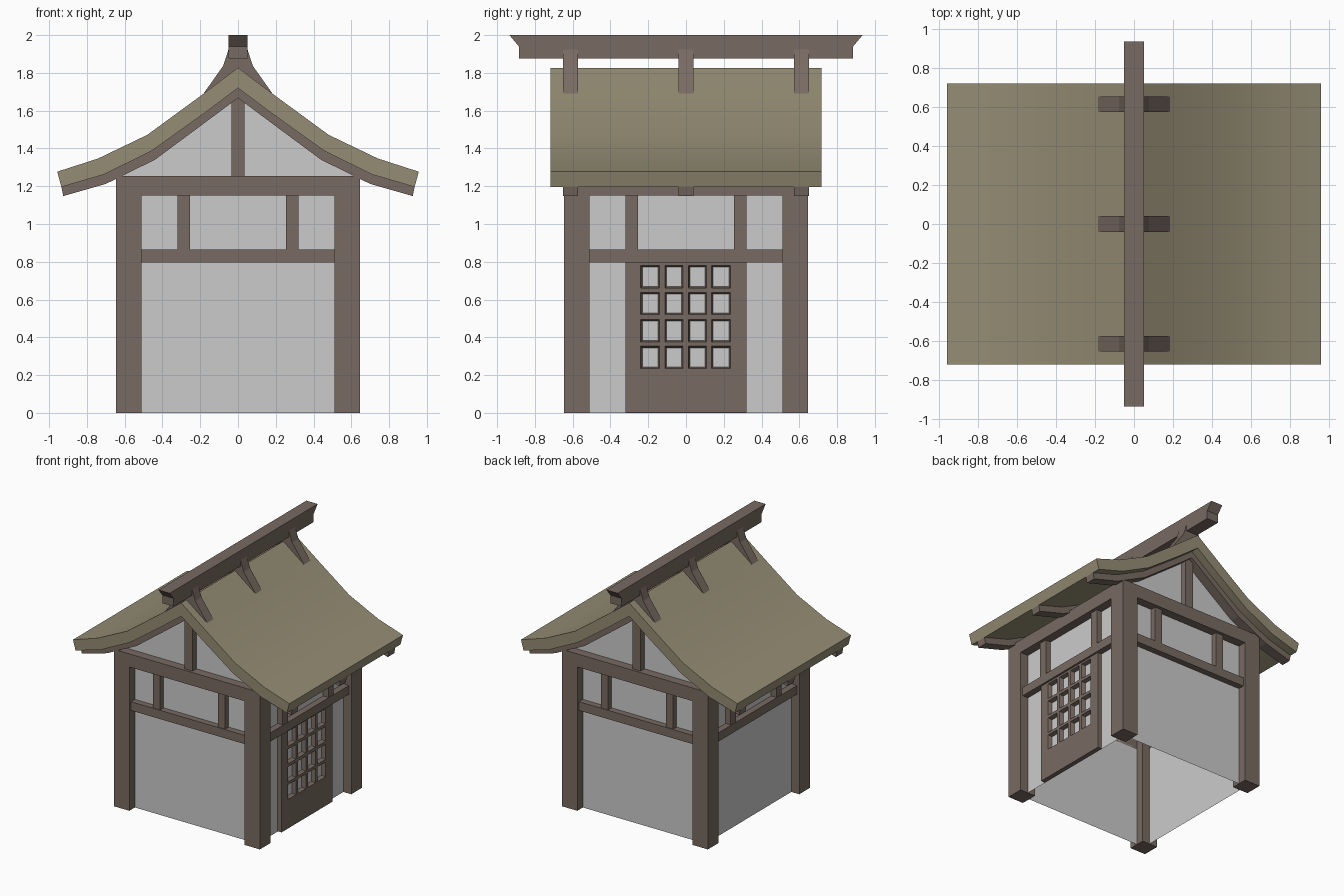
import bpy, bmesh, math
from mathutils import Matrix

if "Cube" in bpy.data.objects:
    bpy.data.objects.remove(bpy.data.objects["Cube"])


def material(name, rgb):
    m = bpy.data.materials.new(name)
    m.diffuse_color = (*rgb, 1)
    m.use_nodes = True
    m.node_tree.nodes["Principled BSDF"].inputs["Base Color"].default_value = m.diffuse_color
    return m


WOOD = material("wood", (0.19, 0.147, 0.122))
THATCH = material("thatch", (0.30, 0.265, 0.175))


def finish(name, bm, mat=None, normals=True):
    if normals:
        bmesh.ops.recalc_face_normals(bm, faces=bm.faces)
    me = bpy.data.meshes.new(name)
    bm.to_mesh(me)
    bm.free()
    ob = bpy.data.objects.new(name, me)
    bpy.context.collection.objects.link(ob)
    if mat:
        me.materials.append(mat)
    return ob


def box(name, x, y, z, mat=WOOD, turn=0):
    bm = bmesh.new()
    bmesh.ops.create_cube(bm, size=1)
    for v in bm.verts:
        v.co = [(a + b) / 2 + c * (b - a) for (a, b), c in zip((x, y, z), v.co)]
    bm.transform(Matrix.Rotation(turn, 4, 'Z'))
    return finish(name, bm, mat)


def prism(name, pts, lo, hi, mat=WOOD, axis='y'):
    """Extrude a profile (x,z) along y, or (y,z) along x."""
    bm = bmesh.new()
    at = (lambda p, d: (p[0], d, p[1])) if axis == 'y' else (lambda p, d: (d, p[0], p[1]))
    a, b = ([bm.verts.new(at(p, d)) for p in pts] for d in (lo, hi))
    n = len(pts)
    bm.faces.new(a)
    bm.faces.new(b)
    for i in range(n):
        bm.faces.new((a[i], a[(i + 1) % n], b[(i + 1) % n], b[i]))
    return finish(name, bm, mat)


def mirrored(half):
    """Full left-to-right line from a half line that starts on x = 0."""
    return [(-x, z) for x, z in half[:0:-1]] + half


WALL, FACE, OUT, IN = 0.575, 0.625, 0.645, 0.51
ROOF_TOP = [(0, 1.827), (.20, 1.677), (.48, 1.472), (.74, 1.347), (.957, 1.277)]
ROOF_LOW = [(0, 1.72), (.18, 1.585), (.46, 1.385), (.71, 1.262), (.935, 1.196)]
RAFT_LOW = [(0, 1.667), (.17, 1.54), (.44, 1.34), (.70, 1.212), (.925, 1.148)]

# Plaster walls, open underneath, with gables reaching up to the rafters
bm = bmesh.new()
gable = [(-WALL, 0), (-WALL, 1.22)] + mirrored([(0, 1.70), (.18, 1.56), (.45, 1.36), (.64, 1.255)])
gable += [(WALL, 1.22), (WALL, 0)]
f, b = ([bm.verts.new((x, y, z)) for x, z in gable] for y in (-WALL, WALL))
bm.faces.new(f)
bm.faces.new(b)
for i in (0, len(gable) - 2):
    bm.faces.new((f[i], f[i + 1], b[i + 1], b[i]))
finish("plaster_walls", bm)

# Timber frame, repeated on all four sides
for k in range(4):
    t = k * math.pi / 2
    box("corner_post", (IN, OUT), (IN, OUT), (0, 1.15), turn=t)
    box("middle_beam", (-IN, IN), (-FACE, -WALL), (0.795, 0.865), turn=t)
    box("top_beam", (-OUT, IN), (-OUT, -IN), (1.15, 1.255), turn=t)
    for s in (-1, 1):
        c = s * 0.2875
        box("short_strut", (c - .0325, c + .0325), (-FACE + .005, -WALL), (0.865, 1.15), turn=t)

# Gable king posts
for t in (0, math.pi):
    box("king_post", (-.035, .035), (-FACE, -WALL), (1.255, 1.70), turn=t)

# Door on the right: a grid of cells whose panes are inset and opened
cols = [(-.24, -.14), (-.112, -.015), (.012, .108), (.135, .235)]
rows = [(.235, .353), (.375, .495), (.52, .637), (.66, .78)]
ys = [-.32] + [v for c in cols for v in c] + [.32]
zs = [0.003] + [v for r in rows for v in r] + [.797]
bm = bmesh.new()
grid = [[bm.verts.new((0.61, y, z)) for z in zs] for y in ys]
panes = []
for i in range(len(ys) - 1):
    for j in range(len(zs) - 1):
        face = bm.faces.new((grid[i][j], grid[i + 1][j], grid[i + 1][j + 1], grid[i][j + 1]))
        if i % 2 and j % 2:
            panes.append(face)
rim = [e for e in bm.edges if e.is_boundary]
ext = bmesh.ops.extrude_edge_only(bm, edges=rim)
for v in ext["geom"]:
    if isinstance(v, bmesh.types.BMVert):
        v.co.x = WALL
bmesh.ops.inset_individual(bm, faces=panes, thickness=0.012, depth=-0.03)
bmesh.ops.delete(bm, geom=panes, context='FACES')
finish("lattice_door", bm, WOOD)

# Curved roof
roof = prism("thatched_roof", mirrored(ROOF_TOP) + mirrored(ROOF_LOW)[::-1], -.718, .718, THATCH)
bpy.context.view_layer.objects.active = roof
roof.select_set(True)
bpy.ops.object.shade_smooth_by_angle(angle=math.radians(30))
roof.select_set(False)

# Rafters under the roof and brackets straddling the ridge
bracket = [(.05, 1.925), (.078, 1.838), (.185, 1.687), (.17, 1.67)]
for c in (-.612, 0, .612):
    prism("rafter", mirrored(ROOF_LOW) + mirrored(RAFT_LOW)[::-1], c - .04, c + .04)
    prism("ridge_bracket", [(-x, z) for x, z in bracket[::-1]] + bracket + [(0, 1.80)], c - .04, c + .04)

# Ridge beam with flared ends
end = [(.885, 1.875), (.885, 1.94), (.935, 2.0)]
prism("ridge_beam", end + [(-y, z) for y, z in end[::-1]], -.05, .05, axis='x')
